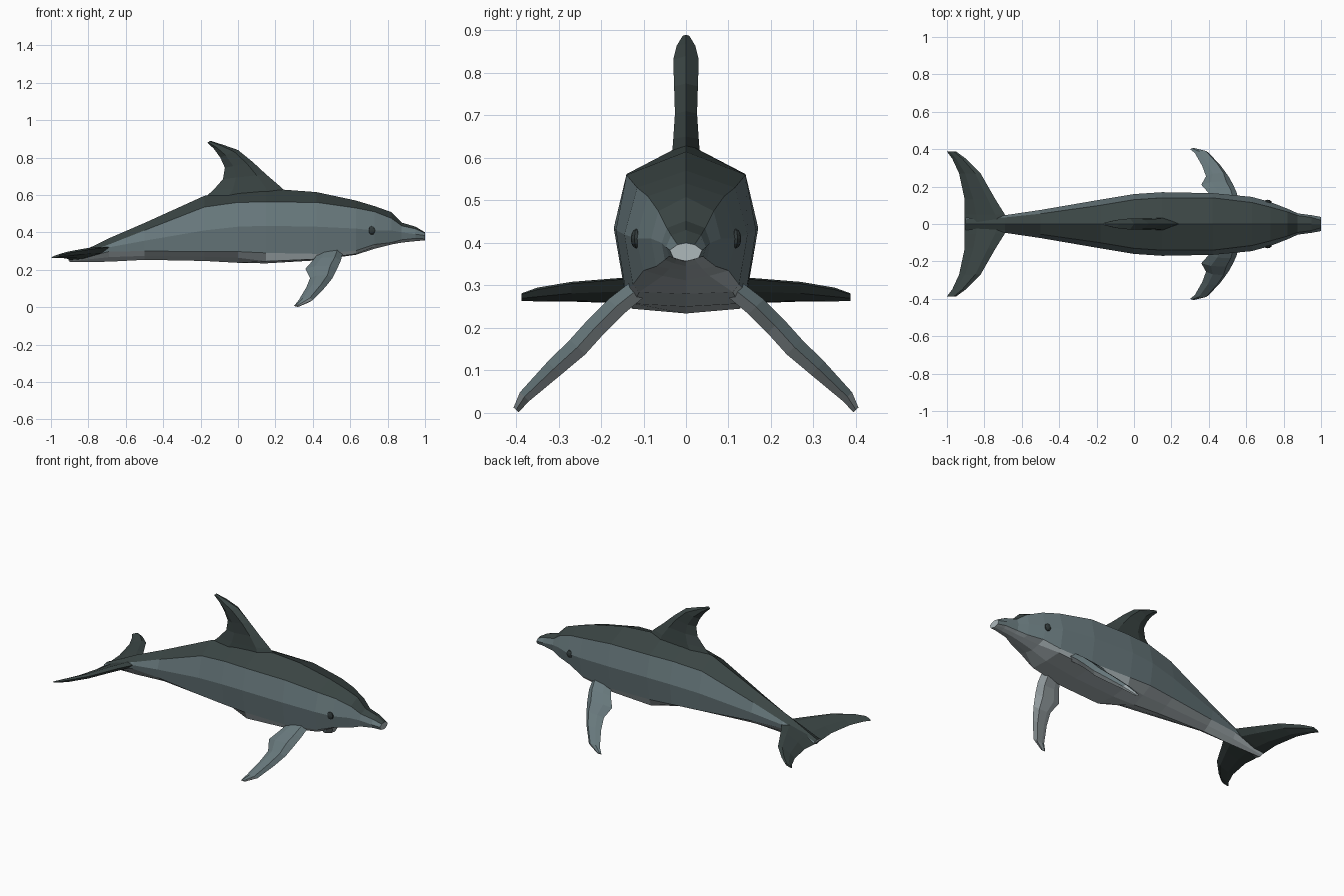
import bpy, bmesh
from mathutils import Vector

cube = bpy.data.objects.get("Cube")
if cube:
    bpy.data.objects.remove(cube, do_unlink=True)


def material(name, rgb):
    m = bpy.data.materials.new(name)
    m.use_nodes = True
    m.diffuse_color = (*rgb, 1)
    bsdf = m.node_tree.nodes["Principled BSDF"]
    bsdf.inputs["Base Color"].default_value = (*rgb, 1)
    bsdf.inputs["Roughness"].default_value = 0.7
    return m


DARK = material("dark slate", (0.043, 0.060, 0.058))
SIDE = material("blue grey", (0.138, 0.190, 0.203))
PALE = material("pale grey", (0.42, 0.48, 0.50))
EYE = material("eye black", (0.030, 0.041, 0.042))


def loft(name, rings, mats, rule):
    """Skin closed rings of points; rule(band, normal) gives the material slot."""
    bm = bmesh.new()
    rows = [[bm.verts.new(p) for p in ring] for ring in rings]
    n = len(rows[0])
    bands = {}
    for a, b in zip(rows, rows[1:]):
        for i in range(n):
            j = (i + 1) % n
            bands[bm.faces.new((a[i], a[j], b[j], b[i]))] = i
    for cap in (rows[0], rows[-1]):
        bands[bm.faces.new(cap)] = 4
    bmesh.ops.recalc_face_normals(bm, faces=bm.faces[:])
    bm.normal_update()
    for f, band in bands.items():
        f.material_index = rule(band, f.normal)
    me = bpy.data.meshes.new(name)
    bm.to_mesh(me)
    bm.free()
    for m in mats:
        me.materials.append(m)
    ob = bpy.data.objects.new(name, me)
    bpy.context.collection.objects.link(ob)
    return ob


def fin(name, rows, thick_dir, mats, rule):
    """Blade from (lead point, trail point, half thickness) rows."""
    d = Vector(thick_dir).normalized()
    rings = []
    for lead, trail, t in rows:
        a, b = Vector(lead), Vector(trail)
        p, q = a.lerp(b, 0.22), a.lerp(b, 0.7)
        rings.append([a, p + d * t, q + d * t * 0.8, b, q - d * t * 0.8, p - d * t])
    return loft(name, rings, mats, rule)


# Body stations: x, heights (top, shoulder, middle, low, belly),
# half widths (shoulder, middle, low)
stations = [
    (-0.90, .265, .262, .255, .250, .240, .025, .032, .030),
    (-0.69, .368, .335, .320, .297, .243, .035, .047, .045),
    (-0.50, .450, .410, .355, .300, .253, .055, .075, .065),
    (-0.18, .595, .535, .410, .297, .247, .100, .130, .115),
    (0.00, .620, .560, .430, .297, .237, .130, .160, .140),
    (0.15, .635, .562, .435, .290, .234, .140, .170, .145),
    (0.42, .615, .560, .430, .285, .250, .140, .165, .142),
    (0.63, .570, .530, .420, .302, .280, .115, .145, .125),
    (0.73, .540, .510, .410, .335, .312, .090, .117, .100),
    (0.82, .508, .475, .410, .345, .335, .065, .082, .070),
    (0.875, .452, .435, .400, .360, .345, .045, .057, .050),
    (0.95, .430, .418, .390, .368, .353, .035, .047, .040),
    (1.00, .400, .396, .383, .365, .357, .020, .038, .030),
]
rings = []
for x, zt, zs, zm, zl, zb, ws, wm, wl in stations:
    # The chest is boxy, the tail stock and throat slope to a keel
    ew, ez = (0.88, 0.2) if 0.1 < x < 0.7 else (0.55, 0.45)
    half = [(ws, zs), (wm, zm), (wl, zl), (wl * ew, zb + ez * (zl - zb))]
    rings.append([(x, 0, zt)] + [(x, w, z) for w, z in half]
                 + [(x, 0, zb)] + [(x, -w, z) for w, z in reversed(half)])
band_slot = (0, 1, 1, 2, 2)
loft("body", rings, [DARK, SIDE, PALE], lambda i, n: band_slot[min(i, 9 - i)])

# Dorsal fin: lead x, lead z, trail x, trail z, half thickness
dorsal = [
    (0.27, 0.60, -0.20, 0.565, 0.034),
    (0.22, 0.65, -0.13, 0.628, 0.030),
    (0.15, 0.71, -0.08, 0.685, 0.026),
    (0.08, 0.775, -0.07, 0.745, 0.028),
    (0.00, 0.84, -0.095, 0.80, 0.030),
    (-0.08, 0.868, -0.13, 0.848, 0.022),
    (-0.15, 0.89, -0.163, 0.878, 0.008),
]
fin("dorsal_fin", [((a, 0, b), (c, 0, d), t) for a, b, c, d, t in dorsal],
    (0, 1, 0), [DARK], lambda i, n: 0)

# Tail flukes: y, lead x, lead z, trail x, trail z, half thickness
fluke = [
    (0.00, -0.67, 0.320, -0.905, 0.250, 0.018),
    (0.05, -0.69, 0.320, -0.905, 0.252, 0.018),
    (0.13, -0.74, 0.316, -0.905, 0.257, 0.017),
    (0.27, -0.82, 0.304, -0.935, 0.262, 0.014),
    (0.35, -0.90, 0.290, -0.972, 0.263, 0.011),
    (0.387, -0.95, 0.279, -1.00, 0.263, 0.006),
]
# Flippers: y, z, lead x, trail x, half thickness
flipper = [
    (0.115, 0.290, 0.56, 0.43, 0.024),
    (0.165, 0.250, 0.55, 0.40, 0.025),
    (0.210, 0.205, 0.53, 0.36, 0.025),
    (0.255, 0.155, 0.505, 0.385, 0.025),
    (0.310, 0.105, 0.465, 0.365, 0.022),
    (0.380, 0.038, 0.40, 0.325, 0.015),
    (0.400, 0.007, 0.33, 0.300, 0.008),
]
for s, side in ((1, "left"), (-1, "right")):
    fin(side + "_tail_fluke",
        [((a, s * y, b), (c, s * y, d), t) for y, a, b, c, d, t in fluke],
        (-0.25, 0, 1), [DARK], lambda i, n: 0)
    fin(side + "_flipper",
        [((a, s * y, z), (c, s * y, z), t) for y, z, a, c, t in flipper],
        (0, s, 0.95), [SIDE, PALE], lambda i, n: 1 if n.z < -0.2 else 0)

    # Eyes
    bpy.ops.mesh.primitive_uv_sphere_add(segments=10, ring_count=6, radius=1,
                                         location=(0.715, s * 0.117, 0.41))
    eye = bpy.context.object
    eye.name = side + "_eye"
    eye.scale = (0.021, 0.013, 0.023)
    eye.data.materials.append(EYE)
